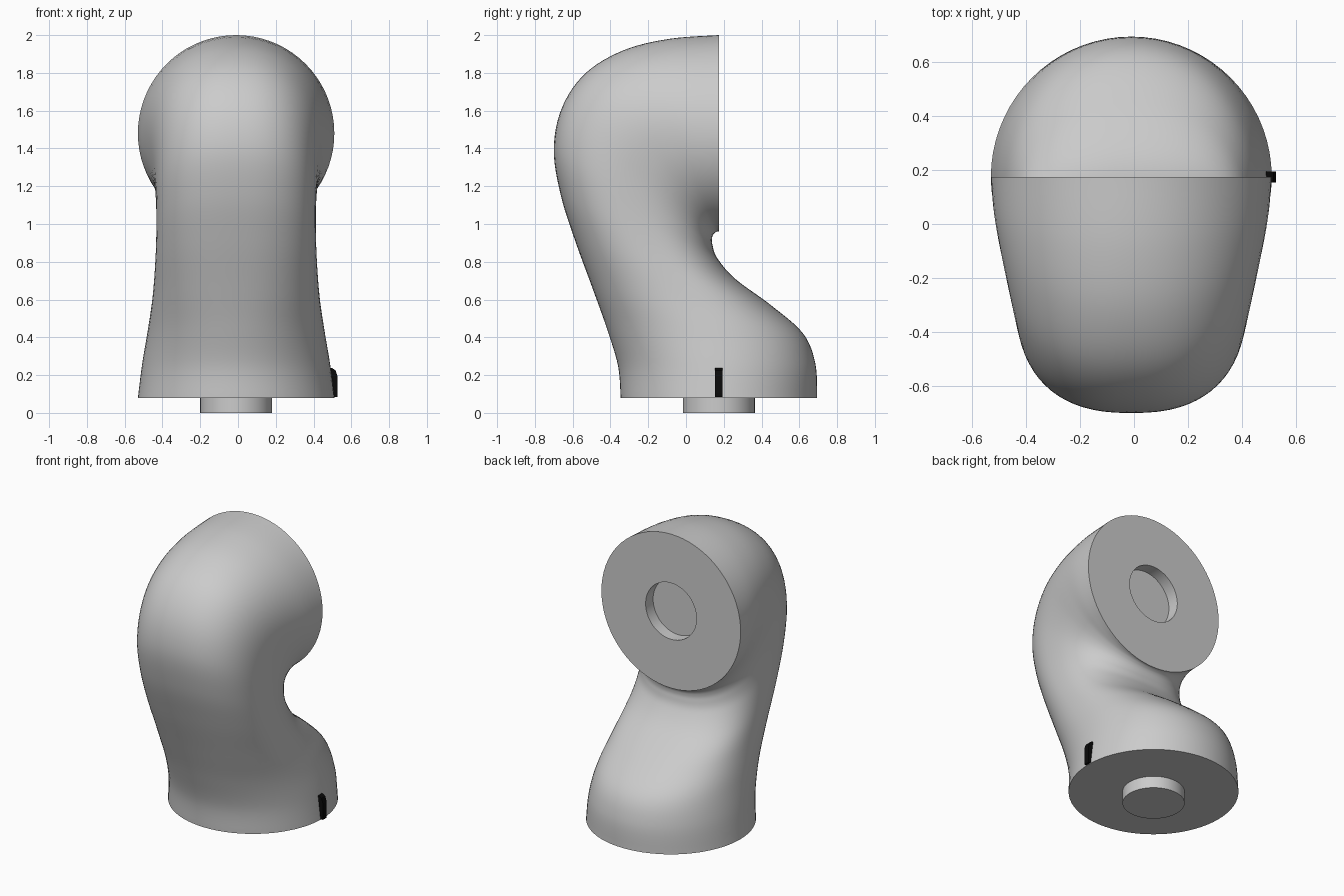
import bpy, bmesh
from math import sin, cos, pi, copysign
from mathutils import Vector

if "Cube" in bpy.data.objects:
    bpy.data.objects.remove(bpy.data.objects["Cube"])

CX, CY, CZ = -0.01, 0.174, 1.48   # joint axis centre lines
N, SUB = 72, 6                    # sides per ring, rings per span


def finish(name, bm):
    bmesh.ops.recalc_face_normals(bm, faces=bm.faces)
    me = bpy.data.meshes.new(name)
    bm.to_mesh(me)
    bm.free()
    ob = bpy.data.objects.new(name, me)
    bpy.context.collection.objects.link(ob)
    bpy.ops.object.select_all(action='DESELECT')
    ob.select_set(True)
    bpy.context.view_layer.objects.active = ob
    bpy.ops.object.shade_smooth_by_angle(angle=0.6)
    return ob


def catmull(a, b, c, d, t):
    return [0.5 * (2*q + (r-p)*t + (2*p-5*q+4*r-s)*t*t + (3*q-p-3*r+s)*t**3)
            for p, q, r, s in zip(a, b, c, d)]


def ring(bm, s):
    """Superellipse between outer and inner profile points."""
    oy, oz, iy, iz, w, e = s
    outer, inner = Vector((CX, oy, oz)), Vector((CX, iy, iz))
    mid, half = (outer + inner) / 2, (inner - outer) / 2
    def power(v):
        return copysign(abs(v) ** (2 / e), v)
    return [bm.verts.new(mid + half * power(cos(2*pi*k/N))
                         + Vector((w * power(sin(2*pi*k/N)), 0, 0))) for k in range(N)]


def skin(bm, rings):
    for a, b in zip(rings, rings[1:]):
        for k in range(N):
            j = (k + 1) % N
            bm.faces.new((a[k], a[j], b[j], b[k]))
    bm.faces.new(rings[0])
    bm.faces.new(rings[-1])


# Bent body: outer y, outer z, inner y, inner z, half width, squareness
sections = [
    (-.346, .08, .694, .08, .52, 2),
    (-.36, .25, .685, .26, .498, 2.05),
    (-.42, .45, .62, .42, .468, 2.15),
    (-.495, .66, .45, .57, .442, 2.3),
    (-.59, .92, .26, .71, .427, 2.4),
    (-.665, 1.16, .165, .82, .422, 2.45),
    (-.70, 1.40, .14, .89, .425, 2.45),
    (-.655, 1.62, .138, .925, .435, 2.4),
    (-.53, 1.80, .145, .945, .455, 2.3),
    (-.33, 1.92, .157, .956, .483, 2.15),
    (-.09, 1.98, .166, .96, .508, 2.05),
    (CY, 2.0, CY, .96, .52, 2)]
p = [sections[0]] + sections + [sections[-1]]
bm = bmesh.new()
rings = [ring(bm, catmull(*p[i:i+4], j / SUB))
         for i in range(len(sections) - 1) for j in range(SUB)]
rings.append(ring(bm, sections[-1]))
# Round socket in the upper joint face
for y in (CY, CY - .08):
    rings.append(ring(bm, (y, CZ + .19, y, CZ - .19, .19, 2)))
skin(bm, rings)
finish("elbow_body", bm)

# Peg below the lower joint face
bm = bmesh.new()
skin(bm, [ring(bm, (CY - .19, z, CY + .19, z, .19, 2)) for z in (0, .085)])
finish("joint_peg", bm)

# Black alignment mark on the side
bm = bmesh.new()
profile = [(.46, .083), (.526, .083), (.526, .195), (.516, .225), (.498, .238), (.46, .24)]
face = bm.faces.new([bm.verts.new((x, CY - .02, z)) for x, z in profile])
ext = bmesh.ops.extrude_face_region(bm, geom=[face])
bmesh.ops.translate(bm, vec=(0, .04, 0),
                    verts=[v for v in ext["geom"] if isinstance(v, bmesh.types.BMVert)])
mark = finish("alignment_mark", bm)
black = bpy.data.materials.new("black")
black.diffuse_color = (.003, .003, .003, 1)
black.use_nodes = True
black.node_tree.nodes["Principled BSDF"].inputs["Base Color"].default_value = black.diffuse_color
mark.data.materials.append(black)
